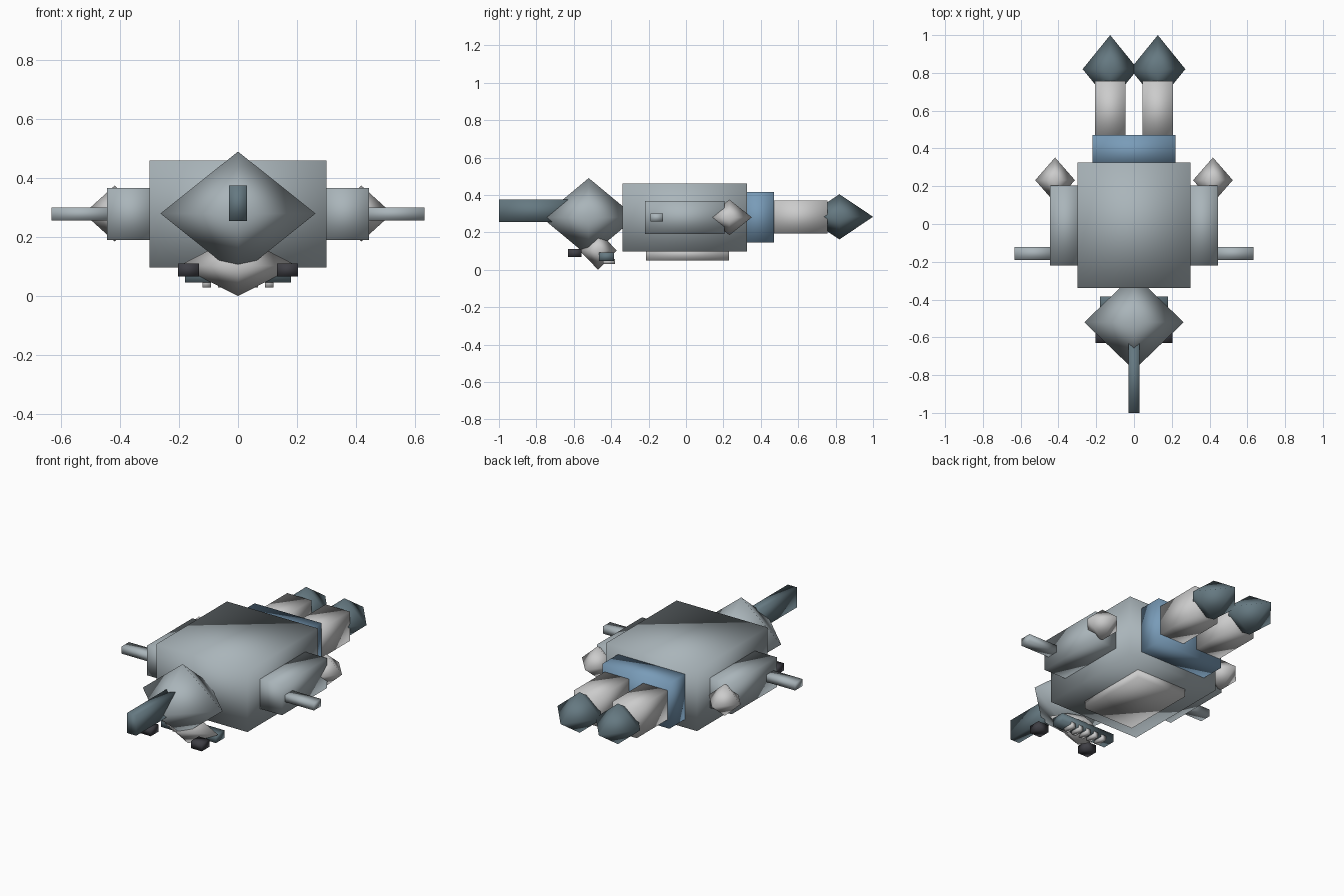
import bpy, bmesh
from mathutils import Vector, Matrix

if "Cube" in bpy.data.objects:
    bpy.data.objects.remove(bpy.data.objects["Cube"])


def material(name, rgb):
    m = bpy.data.materials.new(name)
    m.diffuse_color = (*rgb, 1)
    m.use_nodes = True
    m.node_tree.nodes["Principled BSDF"].inputs["Base Color"].default_value = m.diffuse_color
    return m


STEEL = material("steel", (0.40, 0.46, 0.49))
LIGHT = material("light_grey", (0.62, 0.63, 0.63))
BLUE = material("blue", (0.19, 0.33, 0.48))
SLATE = material("dark_slate", (0.13, 0.19, 0.22))
BLACK = material("black", (0.05, 0.05, 0.06))
WHITE = material("tooth_white", (0.72, 0.72, 0.70))


def finish(name, bm, mat):
    bmesh.ops.recalc_face_normals(bm, faces=bm.faces[:])
    for f in bm.faces:
        f.smooth = True
    me = bpy.data.meshes.new(name)
    bm.to_mesh(me)
    bm.free()
    me.materials.append(mat)
    ob = bpy.data.objects.new(name, me)
    bpy.context.collection.objects.link(ob)
    return ob


def box(name, x, y, z, mat):
    """Block spanning the given (min, max) ranges."""
    bm = bmesh.new()
    size = [r[1] - r[0] for r in (x, y, z)]
    mid = [(r[0] + r[1]) / 2 for r in (x, y, z)]
    bmesh.ops.create_cube(bm, size=1, matrix=Matrix.Translation(mid) @ Matrix.Diagonal((*size, 1)))
    return finish(name, bm, mat)


def octa(name, centre, radii, mat):
    """Eight-sided lowest-poly ball."""
    bm = bmesh.new()
    for i in range(3):
        for s in (-1, 1):
            p = Vector(centre)
            p[i] += s * radii[i]
            bm.verts.new(p)
    bmesh.ops.convex_hull(bm, input=bm.verts[:])
    return finish(name, bm, mat)


# torso, chest plate and hips
box("torso", (-0.30, 0.30), (-0.34, 0.325), (0.097, 0.46), STEEL)
box("chest_plate", (-0.165, 0.165), (-0.215, 0.23), (0.05, 0.12), LIGHT)
box("hips", (-0.22, 0.22), (0.30, 0.47), (0.145, 0.415), BLUE)

# head with crest and jaw
octa("head", (0, -0.52, 0.28), (0.263, 0.253, 0.21), STEEL)
box("crest", (-0.03, 0.03), (-1.0, -0.62), (0.255, 0.375), SLATE)
octa("jaw", (0, -0.47, 0.103), (0.20, 0.10, 0.103), LIGHT)

# mouth bar with a row of teeth
box("mouth", (-0.18, 0.18), (-0.465, -0.385), (0.047, 0.093), SLATE)
for i in range(5):
    c = (i - 2) * 0.053
    box(f"tooth_{i + 1}", (c - 0.014, c + 0.014), (-0.445, -0.38), (0.03, 0.058), WHITE)

# mirrored parts
for side, s in (("left", -1), ("right", 1)):
    def span(a, b):
        return tuple(sorted((s * a, s * b)))

    box(f"eye_{side}", span(0.133, 0.203), (-0.63, -0.56), (0.067, 0.111), BLACK)
    box(f"arm_{side}", span(0.28, 0.444), (-0.22, 0.205), (0.19, 0.367), STEEL)
    box(f"arm_peg_{side}", span(0.42, 0.633), (-0.19, -0.122), (0.257, 0.30), STEEL)
    octa(f"hand_{side}", (s * 0.418, 0.232, 0.28), (0.105, 0.12, 0.095), LIGHT)
    box(f"leg_{side}", span(0.046, 0.206), (0.45, 0.757), (0.195, 0.37), LIGHT)
    octa(f"foot_{side}", (s * 0.126, 0.82, 0.283), (0.146, 0.18, 0.121), SLATE)
